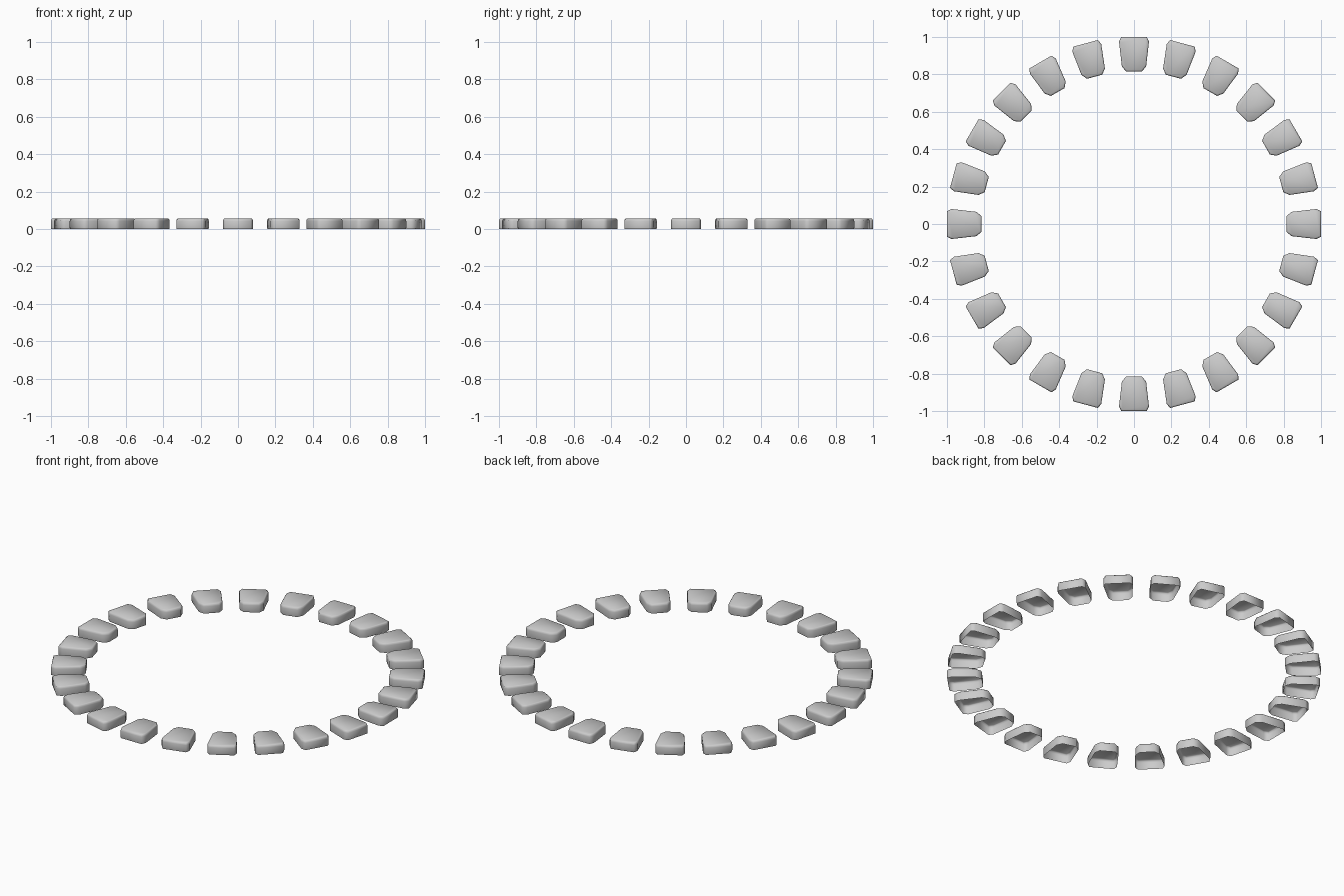
import bpy, bmesh, math

if "Cube" in bpy.data.objects:
    bpy.data.objects.remove(bpy.data.objects["Cube"])

COUNT = 24
# Half outline of one stone: (distance from ring centre, half width)
half = [(1.0, 0.068), (0.975, 0.08), (0.843, 0.065), (0.815, 0.042)]
outline = [(r, -w) for r, w in half[::-1]] + half
mid = 0.91


def ring(bm, z, scale):
    return [bm.verts.new((mid + (r - mid) * scale, t * scale, z)) for r, t in outline]


# Stone shell: walls, softened top edge, flat top, open underneath
bm = bmesh.new()
loops = [ring(bm, z, s) for z, s in
         [(0.0, 0.985), (0.008, 1.0), (0.042, 1.0), (0.051, 0.975), (0.055, 0.92)]]
n = len(outline)
for a, b in zip(loops, loops[1:]):
    for i in range(n):
        j = (i + 1) % n
        bm.faces.new((a[i], a[j], b[j], b[i]))
bm.faces.new(loops[-1])
for f in bm.faces:
    f.smooth = True
bm.normal_update()
mesh = bpy.data.meshes.new("stone")
bm.to_mesh(mesh)
bm.free()

# Circle of stones, all sharing one mesh
for k in range(COUNT):
    stone = bpy.data.objects.new(f"stone_{k + 1:02d}", mesh)
    stone.rotation_euler.z = 2 * math.pi * k / COUNT
    bpy.context.collection.objects.link(stone)
